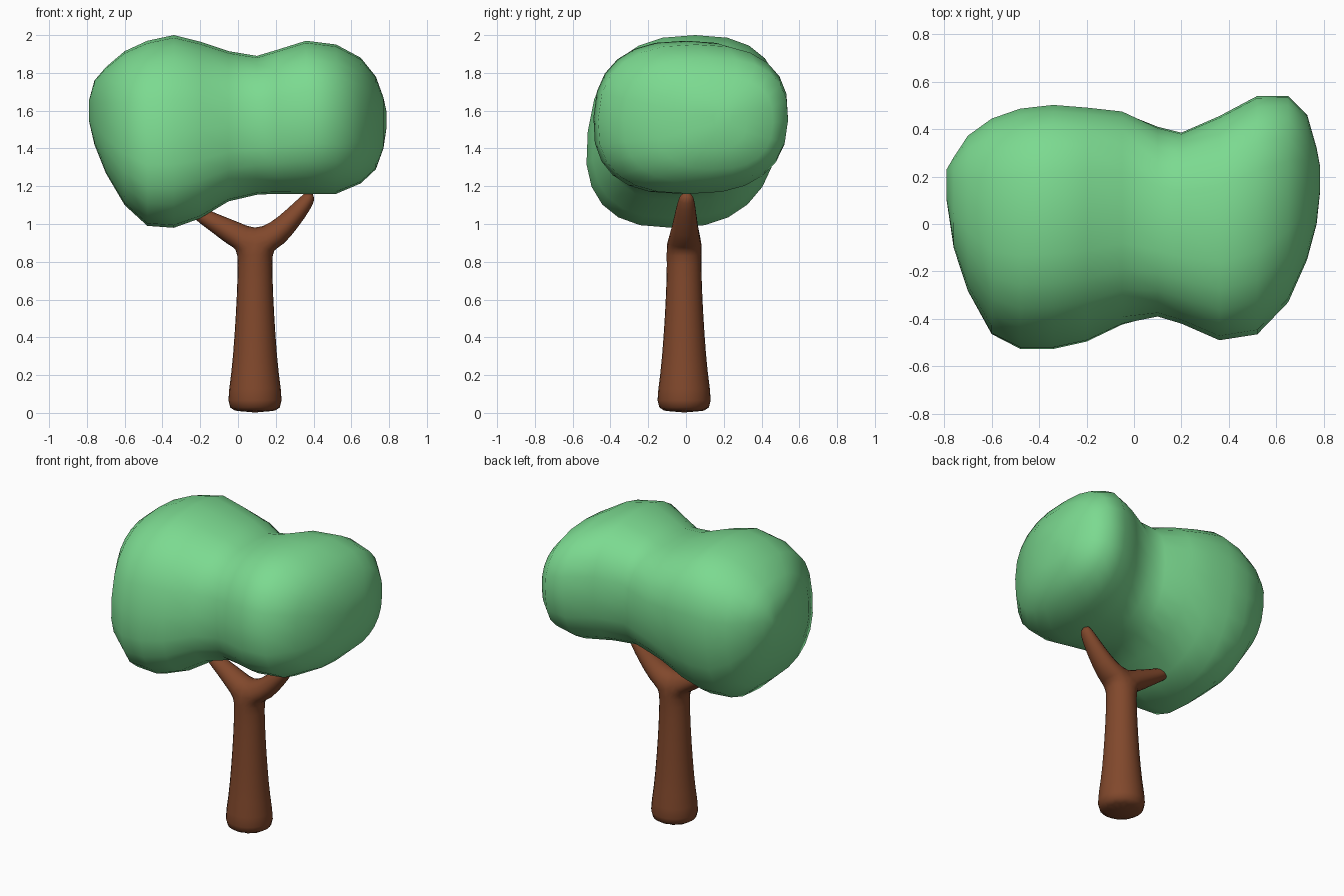
import bpy, bmesh, math
from mathutils import Vector

if "Cube" in bpy.data.objects:
    bpy.data.objects.remove(bpy.data.objects["Cube"])


def finish(name, bm, color):
    bmesh.ops.recalc_face_normals(bm, faces=bm.faces)
    mesh = bpy.data.meshes.new(name)
    bm.to_mesh(mesh)
    bm.free()
    mesh.shade_smooth()
    obj = bpy.data.objects.new(name, mesh)
    bpy.context.collection.objects.link(obj)
    mat = bpy.data.materials.new(name + "_color")
    mat.diffuse_color = color
    mat.use_nodes = True
    mat.node_tree.nodes["Principled BSDF"].inputs["Base Color"].default_value = mat.diffuse_color
    mesh.materials.append(mat)
    return obj


def bridge(bm, a, b):
    n = len(a)
    for i in range(n):
        bm.faces.new((a[i], a[(i + 1) % n], b[(i + 1) % n], b[i]))


# Trunk: stacked 12-sided rings, forked into two branches at the top
CX, CY = 0.09, -0.01
bm = bmesh.new()
rings = []
for z, r in [(0.0, 0.125), (0.05, 0.157), (0.2, 0.13), (0.42, 0.112),
             (0.62, 0.1), (0.8, 0.094), (0.87, 0.1)]:
    rings.append([bm.verts.new((CX + r * math.cos(math.tau * i / 12),
                                CY + r * math.sin(math.tau * i / 12), z))
                  for i in range(12)])
for a, b in zip(rings, rings[1:]):
    bridge(bm, a, b)
bm.faces.new(rings[0])
top = rings[-1]
for i in (3, 9):
    top[i].co.z = 0.89
saddle = [bm.verts.new((CX, CY + y, z))
          for y, z in ((0.06, 0.955), (0, 0.975), (-0.06, 0.955))]

# Branches: each starts from half of the trunk's top ring plus the saddle
angles = [math.radians(a) for a in
          (-90, -60, -30, 0, 30, 60, 90, 135, 180, 225)]
right_path = [(0.205, 0.945, 0.075, 0.5), (0.29, 1.035, 0.058, 0.8),
              (0.355, 1.11, 0.046, 0.85), (0.395, 1.165, 0.03, 0.9)]
left_path = [(-0.02, 0.95, 0.072, 0.5), (-0.1, 0.995, 0.056, 0.55),
             (-0.18, 1.04, 0.045, 0.55), (-0.26, 1.09, 0.03, 0.6)]
for side, path in ((1, right_path), (-1, left_path)):
    if side == 1:
        prev = [top[i % 12] for i in range(9, 16)] + saddle
    else:
        prev = [top[i] for i in range(9, 2, -1)] + saddle
    for x, z, r, slope in path:
        d = Vector((1, 0, slope)).normalized()
        out = Vector((side * d.z, 0, -d.x))
        c = Vector((x, CY + (0.01 if side == 1 else 0.03) * (z - 0.9) / 0.2, z))
        ring = [bm.verts.new(c + out * r * math.cos(a)
                             + Vector((0, r * 1.1 * math.sin(a), 0)))
                for a in angles]
        bridge(bm, prev, ring)
        prev = ring
    bm.faces.new(prev)
trunk = finish("trunk", bm, (0.22, 0.065, 0.025, 1))
sub = trunk.modifiers.new("smooth", 'SUBSURF')
sub.levels = sub.render_levels = 1

# Foliage: two-lobed crown lofted along x (x, y min, y max, z min, z max)
sections = [
    (-0.79, 0.1, 0.23, 1.55, 1.65), (-0.76, -0.1, 0.28, 1.42, 1.76),
    (-0.70, -0.28, 0.37, 1.27, 1.83), (-0.6, -0.46, 0.44, 1.10, 1.915),
    (-0.48, -0.52, 0.48, 0.99, 1.97), (-0.34, -0.52, 0.495, 0.98, 2.0),
    (-0.2, -0.49, 0.485, 1.03, 1.965), (-0.05, -0.42, 0.47, 1.12, 1.915),
    (0.1, -0.39, 0.41, 1.155, 1.89), (0.2, -0.42, 0.385, 1.16, 1.92),
    (0.36, -0.49, 0.455, 1.16, 1.97), (0.52, -0.465, 0.54, 1.16, 1.95),
    (0.65, -0.33, 0.54, 1.215, 1.88), (0.73, -0.15, 0.46, 1.29, 1.78),
    (0.77, 0.0, 0.32, 1.4, 1.67), (0.785, 0.14, 0.24, 1.5, 1.6)]
bm = bmesh.new()
N, P = 24, 2 / 2.5
prev = None
for x, y0, y1, z0, z1 in sections:
    shear = 0.12 if x < 0 else 0.04
    ring = []
    for i in range(N):
        a = math.tau * i / N
        ca, sa = math.cos(a), math.sin(a)
        dy = math.copysign(abs(ca) ** P, ca) * (y1 - y0) / 2
        dz = math.copysign(abs(sa) ** P, sa) * (z1 - z0) / 2
        ring.append(bm.verts.new((x, (y0 + y1) / 2 + dy + shear * dz,
                                  (z0 + z1) / 2 + dz)))
    if prev:
        bridge(bm, prev, ring)
    else:
        bm.faces.new(ring)
    prev = ring
bm.faces.new(prev)
finish("foliage", bm, (0.2, 0.7, 0.28, 1))
